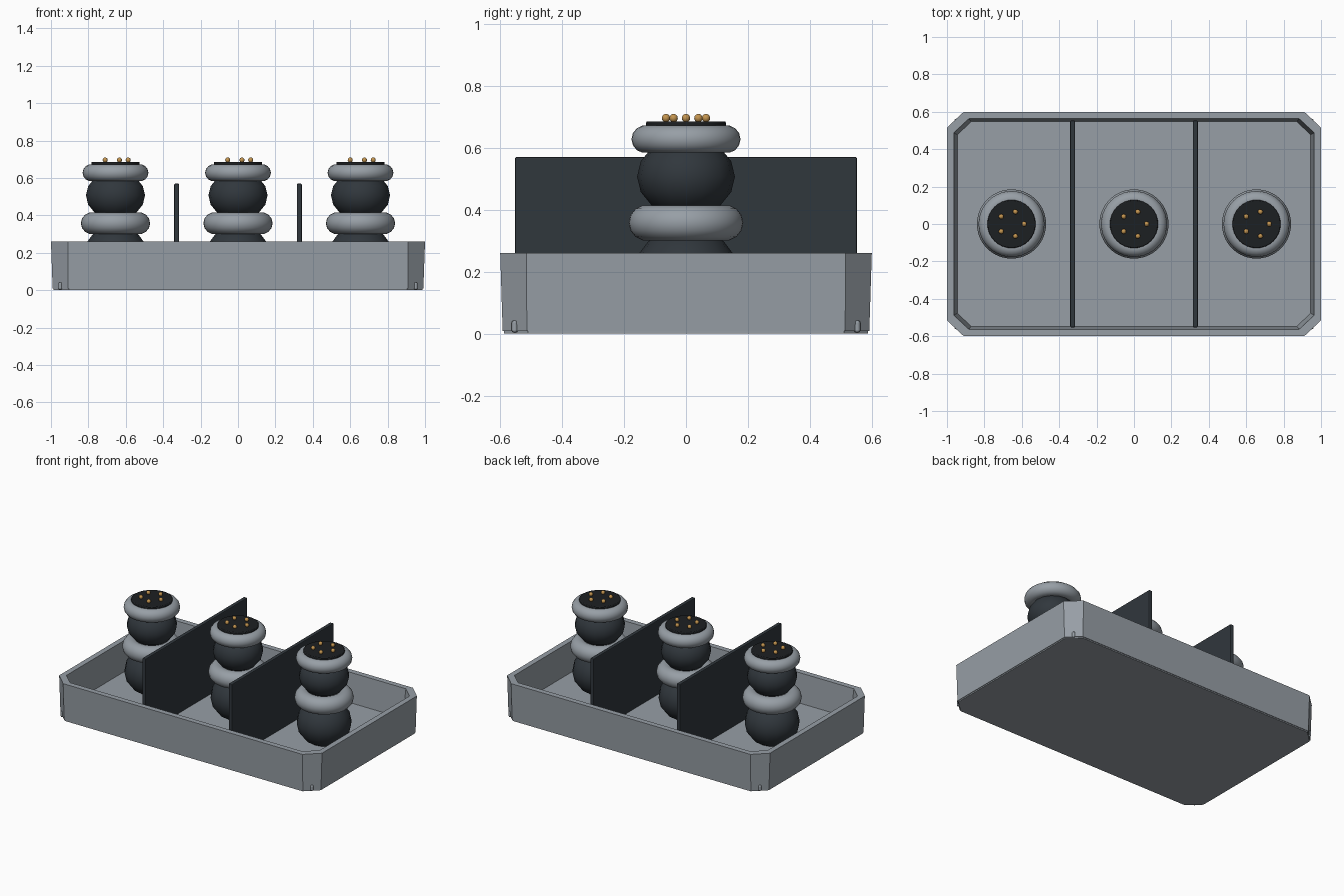
import bpy, bmesh, math

if "Cube" in bpy.data.objects:
    bpy.data.objects.remove(bpy.data.objects["Cube"])


def material(name, rgb):
    m = bpy.data.materials.new(name)
    m.diffuse_color = (*rgb, 1)
    m.use_nodes = True
    m.node_tree.nodes["Principled BSDF"].inputs["Base Color"].default_value = m.diffuse_color
    return m


steel = material("steel_grey", (0.31, 0.345, 0.38))
dark = material("dark_slate", (0.03, 0.038, 0.046))
black = material("cap_black", (0.012, 0.014, 0.016))
brass = material("brass", (0.55, 0.3, 0.08))


def finish(name, mat, smooth=True):
    ob = bpy.context.object
    ob.name = name
    ob.data.materials.append(mat)
    if smooth:
        bpy.ops.object.shade_smooth_by_angle(angle=math.radians(40))
    return ob


def octagon(bm, hx, hy, cx, cy, z):
    pts = [(hx - cx, -hy), (hx, cy - hy), (hx, hy - cy), (hx - cx, hy),
           (cx - hx, hy), (-hx, hy - cy), (-hx, cy - hy), (cx - hx, -hy)]
    return [bm.verts.new((x, y, z)) for x, y in pts]


def loft(name, sections, mat):
    """Skin a chain of chamfered rectangles and cap both ends."""
    bm = bmesh.new()
    loops = [octagon(bm, *s) for s in sections]
    for a, b in zip(loops, loops[1:]):
        for i in range(8):
            j = (i + 1) % 8
            bm.faces.new((a[i], a[j], b[j], b[i]))
    bm.faces.new(loops[0][::-1])
    bm.faces.new(loops[-1])
    me = bpy.data.meshes.new(name)
    bm.to_mesh(me)
    bm.free()
    ob = bpy.data.objects.new(name, me)
    bpy.context.collection.objects.link(ob)
    me.materials.append(mat)


def ellipsoid(name, x, z, r, c):
    bpy.ops.mesh.primitive_uv_sphere_add(segments=16, ring_count=8, radius=1, location=(x, 0, z))
    ob = finish(name, dark)
    ob.scale = (r, r, c)


def ring(name, x, z, major, minor):
    bpy.ops.mesh.primitive_torus_add(major_radius=major, minor_radius=minor, major_segments=40,
                                     minor_segments=14, location=(x, 0, z))
    finish(name, steel)


def bevel(ob, w, seg=2):
    m = ob.modifiers.new("bevel", "BEVEL")
    m.width, m.segments = w, seg


# Open tray with tapered walls, rim and recessed floor
loft("tray", [(0.991, 0.592, 0.083, 0.078, 0.008),
              (1.0, 0.6, 0.09, 0.085, 0.26),
              (0.963, 0.563, 0.08, 0.075, 0.26),
              (0.945, 0.547, 0.075, 0.07, 0.06)], steel)
# Thin base plate
loft("base_plate", [(0.987, 0.588, 0.083, 0.078, 0.0),
                    (0.987, 0.588, 0.083, 0.078, 0.012)], steel)

# Small round-topped studs at the chamfered corners
for sx in (-1, 1):
    for sy in (-1, 1):
        x, y = sx * 0.95, sy * 0.553
        bpy.ops.mesh.primitive_cylinder_add(vertices=12, radius=0.01, depth=0.038, location=(x, y, 0.023))
        bevel(finish("corner_stud", steel), 0.006)

# Two dividers
for x in (-0.328, 0.328):
    bpy.ops.mesh.primitive_cube_add(size=1, location=(x, 0, 0.31))
    ob = finish("divider", dark, False)
    ob.scale = (0.026, 1.105, 0.52)
    bpy.ops.object.transform_apply(location=False, rotation=False, scale=True)
    bevel(ob, 0.005)

# Three stacked connectors with pins on top
for x in (-0.655, 0, 0.655):
    ellipsoid("lower_body", x, 0.188, 0.173, 0.155)
    ring("lower_ring", x, 0.358, 0.127, 0.058)
    ellipsoid("upper_body", x, 0.507, 0.158, 0.13)
    ring("upper_ring", x, 0.628, 0.131, 0.045)
    bpy.ops.mesh.primitive_cylinder_add(vertices=32, radius=0.129, depth=0.045, location=(x, 0, 0.663))
    bevel(finish("cap", black), 0.005)
    for i in range(5):
        a = math.tau * i / 5
        bpy.ops.mesh.primitive_uv_sphere_add(
            segments=12, ring_count=8, radius=0.0135,
            location=(x + 0.068 * math.cos(a), 0.068 * math.sin(a), 0.696))
        finish("pin", brass)
